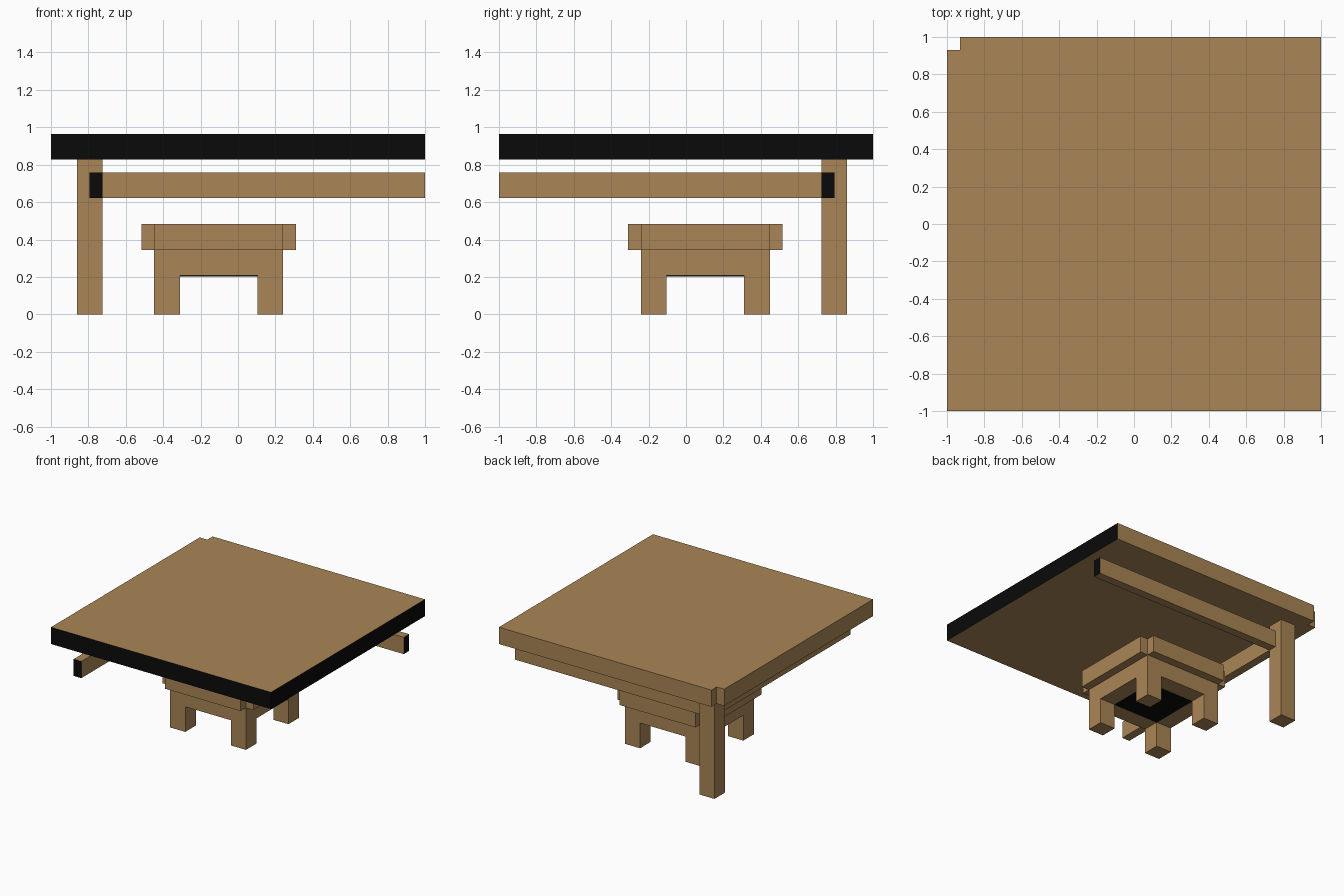
import bpy, bmesh
from mathutils import Vector

if "Cube" in bpy.data.objects:
    bpy.data.objects.remove(bpy.data.objects["Cube"])

U = 2 / 29  # the model sits on a 29-unit block grid


def material(name, rgb):
    m = bpy.data.materials.new(name)
    m.diffuse_color = (*rgb, 1)
    m.use_nodes = True
    m.node_tree.nodes["Principled BSDF"].inputs["Base Color"].default_value = m.diffuse_color
    return m


WOOD = material("brown wood", (0.40, 0.235, 0.092))
BLACK = material("black cut end", (0.003, 0.003, 0.003))


def pos(x, y, z):
    return Vector((x * U - 1, y * U - 1, z * U))


def prism(name, outline, z0, z1, black_dirs=()):
    """Extrude a grid outline; faces pointing along black_dirs become black."""
    bm = bmesh.new()
    base = bm.faces.new([bm.verts.new(pos(x, y, z0)) for x, y in outline])
    top = bmesh.ops.extrude_face_region(bm, geom=[base], use_keep_orig=True)
    moved = [g for g in top["geom"] if isinstance(g, bmesh.types.BMVert)]
    bmesh.ops.translate(bm, verts=moved, vec=(0, 0, (z1 - z0) * U))
    bmesh.ops.recalc_face_normals(bm, faces=bm.faces)
    edge = 1 - 1e-4
    for f in bm.faces:
        c = f.calc_center_median()
        for d in black_dirs:
            if f.normal.dot(Vector(d)) > 0.9 and c.dot(Vector(d)) > edge:
                f.material_index = 1
    me = bpy.data.meshes.new(name)
    bm.to_mesh(me)
    bm.free()
    me.materials.append(WOOD)
    me.materials.append(BLACK)
    ob = bpy.data.objects.new(name, me)
    bpy.context.collection.objects.link(ob)
    return ob


def rect(x0, x1, y0, y1):
    return [(x0, y0), (x1, y0), (x1, y1), (x0, y1)]


FRONT, RIGHT = (0, -1, 0), (1, 0, 0)

# Table corner: notched top, one leg, two rails, cut ends black
prism("table_top", [(0, 0), (29, 0), (29, 29), (1, 29), (1, 28), (0, 28)],
      12, 14, (FRONT, RIGHT))
prism("table_leg", rect(2, 4, 25, 27), 0, 12)
prism("back_rail", rect(4, 29, 25, 26), 9, 11, (RIGHT,))
prism("left_rail", rect(3, 4, 0, 25), 9, 11, (FRONT,))

# Stool: plus-shaped seat with notched corners
prism("stool_seat", [(8, 10), (18, 10), (18, 11), (19, 11), (19, 21), (18, 21),
                     (18, 22), (8, 22), (8, 21), (7, 21), (7, 11), (8, 11)], 5, 7)
prism("stool_apron", rect(8, 18, 11, 21), 3, 5)
for i, x in enumerate((8, 16)):
    for j, y in enumerate((11, 19)):
        side = ("left", "right")[i]
        end = ("front", "back")[j]
        prism(f"stool_{end}_{side}_leg", rect(x, x + 2, y, y + 2), 0, 3)

# Black panel under the stool
panel = prism("stool_underside", rect(10, 16, 13, 19), 2.95, 3)
for p in panel.data.polygons:
    p.material_index = 1
